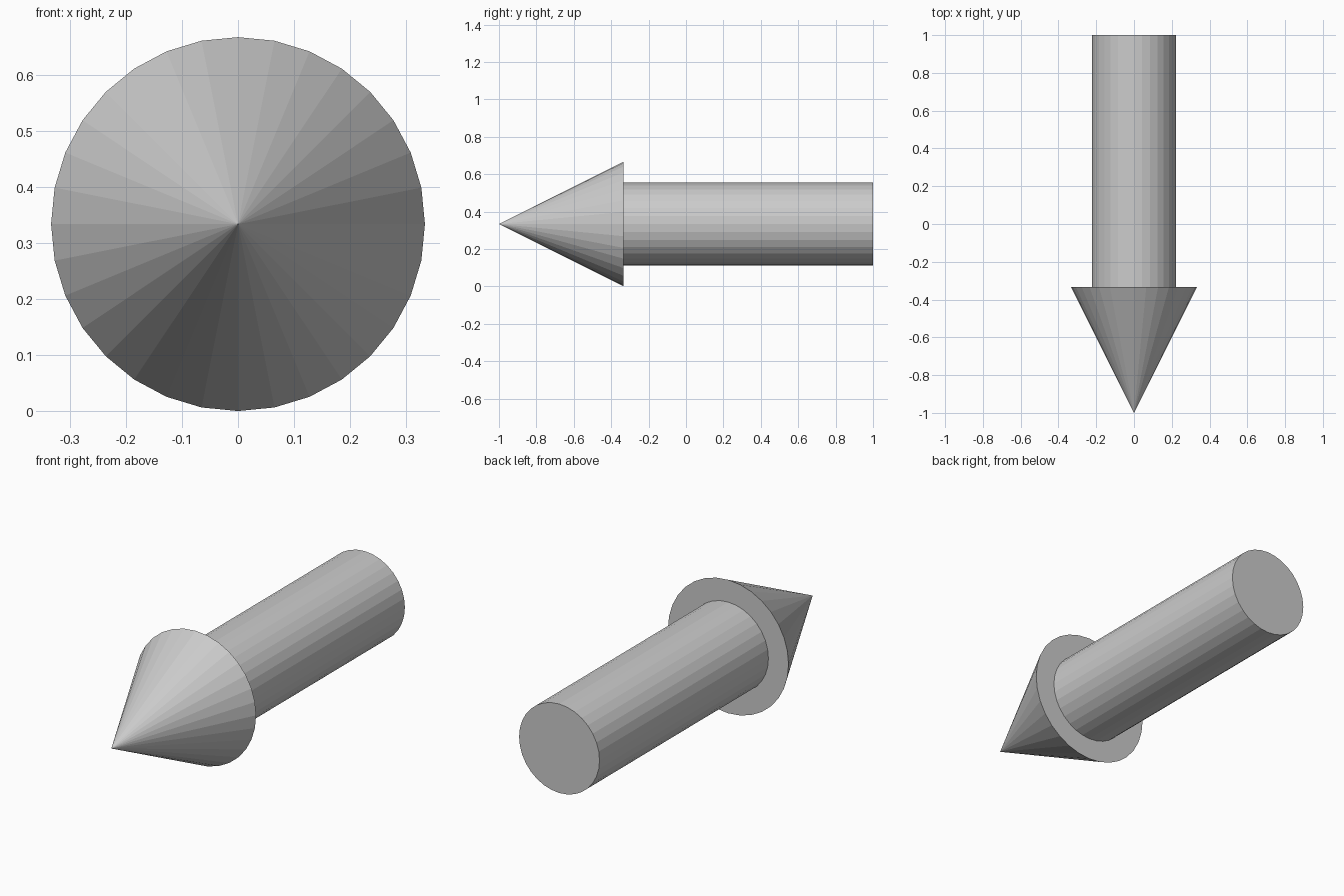
import bpy
import math

if "Cube" in bpy.data.objects:
    bpy.data.objects.remove(bpy.data.objects["Cube"])

SIDES = 32
AXIS_Z = 1 / 3  # height of the arrow's centre line


def tapered_part(name, r_back, r_front, y_back, y_front):
    """Round flat-faced part lying along y, r_front facing -y."""
    bpy.ops.mesh.primitive_cone_add(
        vertices=SIDES, radius1=r_back, radius2=r_front,
        depth=y_back - y_front,
        location=(0, (y_back + y_front) / 2, AXIS_Z),
        rotation=(math.pi / 2, 0, 0))
    obj = bpy.context.object
    obj.name = name
    bpy.ops.object.shade_flat()
    return obj


# Pointed head at the front
tapered_part("arrow_head", 1 / 3, 0, -1 / 3, -1)
# Straight shaft behind it
tapered_part("arrow_shaft", 2 / 9, 2 / 9, 1, -1 / 3)
